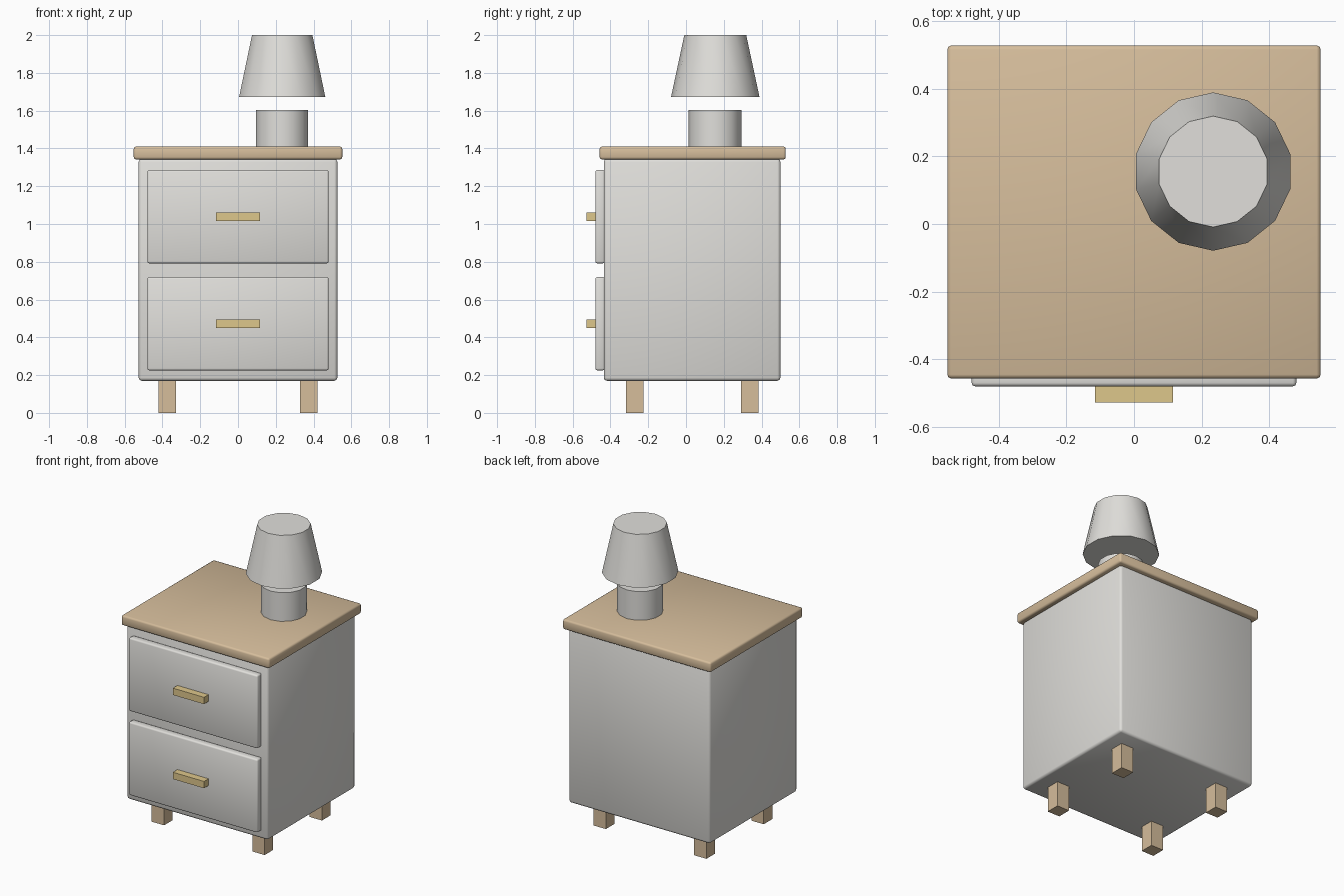
import bpy, bmesh, math
from mathutils import Matrix, Vector

if "Cube" in bpy.data.objects:
    bpy.data.objects.remove(bpy.data.objects["Cube"])


def material(name, rgb):
    m = bpy.data.materials.new(name)
    m.diffuse_color = (*rgb, 1)
    m.use_nodes = True
    m.node_tree.nodes["Principled BSDF"].inputs["Base Color"].default_value = m.diffuse_color
    return m


GREY = material("pale_grey", (0.75, 0.74, 0.71))
WOOD = material("light_wood", (0.67, 0.51, 0.33))
BRASS = material("brass", (0.73, 0.57, 0.26))


def finish(name, bm, mat):
    mesh = bpy.data.meshes.new(name)
    bm.to_mesh(mesh)
    bm.free()
    mesh.materials.append(mat)
    ob = bpy.data.objects.new(name, mesh)
    bpy.context.collection.objects.link(ob)
    return ob


def box(name, lo, hi, mat, bevel=0.0):
    """Box between two corners, optionally rounded and smooth."""
    lo, hi = Vector(lo), Vector(hi)
    bm = bmesh.new()
    bmesh.ops.create_cube(bm, size=1, matrix=Matrix.Translation((lo + hi) / 2)
                          @ Matrix.Diagonal((*(hi - lo), 1)))
    if bevel:
        bmesh.ops.bevel(bm, geom=bm.edges[:], offset=bevel, segments=2,
                        profile=0.5, affect='EDGES')
        for f in bm.faces:
            f.smooth = True
    return finish(name, bm, mat)


def cone(name, x, y, z0, z1, r0, r1, mat):
    """Capped 14-sided cone or cylinder with smooth sides."""
    bm = bmesh.new()
    bmesh.ops.create_cone(bm, cap_ends=True, segments=14, radius1=r0, radius2=r1,
                          depth=z1 - z0,
                          matrix=Matrix.Translation((x, y, (z0 + z1) / 2)))
    ob = finish(name, bm, mat)
    bpy.ops.object.select_all(action='DESELECT')
    ob.select_set(True)
    bpy.context.view_layer.objects.active = ob
    bpy.ops.object.shade_smooth_by_angle(angle=math.radians(35))
    return ob


# Cabinet and wooden top
box("cabinet_body", (-0.526, -0.435, 0.17), (0.526, 0.50, 1.345), GREY, 0.016)
box("table_top", (-0.552, -0.457, 1.342), (0.552, 0.528, 1.41), WOOD, 0.012)

# Two drawers with handles
for label, z in (("lower", 0.472), ("upper", 1.039)):
    box(label + "_drawer", (-0.48, -0.48, z - 0.247), (0.48, -0.43, z + 0.247),
        GREY, 0.01)
    box(label + "_handle", (-0.116, -0.528, z - 0.023), (0.116, -0.475, z + 0.023),
        BRASS)

# Four square legs
for sx, side in ((-1, "left"), (1, "right")):
    for y, end in ((-0.272, "front"), (0.338, "back")):
        x = sx * 0.375
        box(f"{end}_{side}_leg", (x - 0.046, y - 0.046, 0),
            (x + 0.046, y + 0.046, 0.18), WOOD)

# Lamp: drum base and floating tapered shade
cone("lamp_base", 0.234, 0.154, 1.405, 1.603, 0.141, 0.141, GREY)
cone("lamp_shade", 0.234, 0.155, 1.673, 2.0, 0.234, 0.164, GREY)
